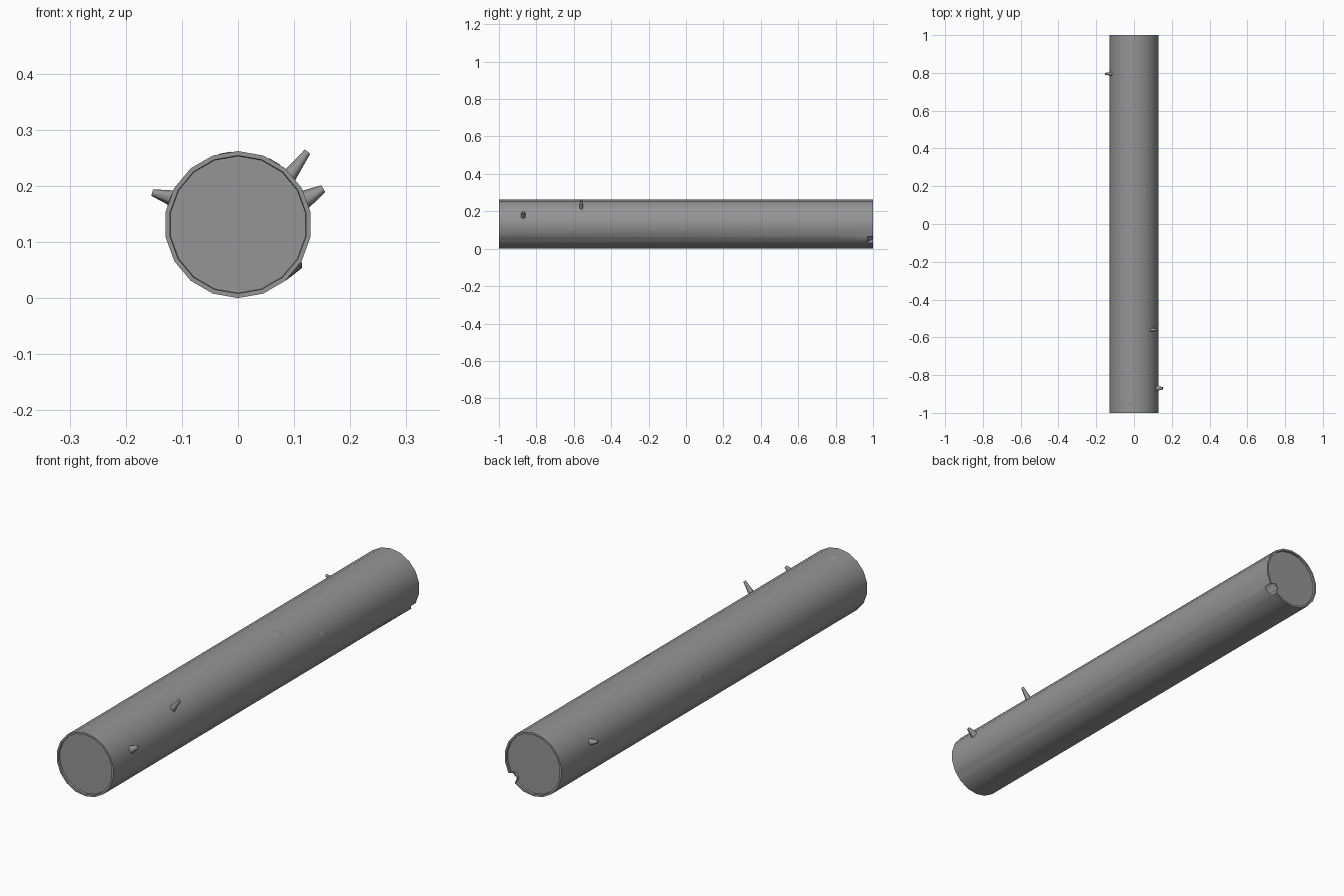
import bpy, bmesh, math
from mathutils import Vector

if "Cube" in bpy.data.objects:
    bpy.data.objects.remove(bpy.data.objects["Cube"])

R = 0.131
bark = bpy.data.materials.new("dark_bark")
bark.diffuse_color = (0.30, 0.30, 0.30, 1)
bark.use_nodes = True
bark.node_tree.nodes["Principled BSDF"].inputs["Base Color"].default_value = bark.diffuse_color


def finish(bm, name, angle=40):
    bmesh.ops.recalc_face_normals(bm, faces=bm.faces)
    me = bpy.data.meshes.new(name)
    bm.to_mesh(me)
    bm.free()
    me.materials.append(bark)
    ob = bpy.data.objects.new(name, me)
    bpy.context.collection.objects.link(ob)
    bpy.ops.object.select_all(action='DESELECT')
    ob.select_set(True)
    bpy.context.view_layer.objects.active = ob
    bpy.ops.object.shade_smooth_by_angle(angle=math.radians(angle))


def on_log(deg, r, y):
    a = math.radians(deg)
    return Vector((r * math.cos(a), y, R + r * math.sin(a)))


def bridge(bm, a, b):
    for i in range(len(a)):
        j = (i + 1) % len(a)
        bm.faces.new((a[i], a[j], b[j], b[i]))


# Trunk: 18-sided rings along y, with a bark rim and slightly sunken cut faces.
# Two extra columns make room for the split at the back end.
split = (-46, -34)
angles = sorted([-170 + 20 * i for i in range(18)] + list(split))
profile = [(-0.992, 0.122), (-1, 0.123), (-1, R), (0.78, R), (0.97, R),
           (1, R), (1, 0.123), (0.992, 0.122)]
bm = bmesh.new()
rings = []
for k, (y, r) in enumerate(profile):
    ring = []
    for a in angles:
        rr = r
        if a in split:
            # stay on the flat facet, except where the bark lip bulges and breaks inward
            rr = r * math.cos(math.radians(10)) / math.cos(math.radians(a + 40))
            rr = {4: 0.138 if a == -34 else 0.132, 5: 0.107, 6: 0.102, 7: 0.100}.get(k, rr)
        ring.append(bm.verts.new(on_log(a, rr, y)))
    rings.append(ring)
for a, b in zip(rings, rings[1:]):
    bridge(bm, a, b)
bm.faces.new(rings[0])
centre = bm.verts.new((0, 0.992, R))
for i in range(len(angles)):
    bm.faces.new((rings[-1][i], rings[-1][(i + 1) % len(angles)], centre))
finish(bm, "log_trunk")


# Broken twigs: tapered six-sided stubs, flattened along the trunk
def stub(name, base, tip, y, base_w, tip_w):
    bm = bmesh.new()
    b, t = Vector((base[0], y, base[1])), Vector((tip[0], y, tip[1]))
    d = (t - b).normalized()
    side = d.cross(Vector((0, 1, 0)))
    loops = []
    for c, w in ((b - d * 0.008, base_w), (t, tip_w)):
        loops.append([bm.verts.new(c + side * w * math.cos(k * math.pi / 3)
                                   + Vector((0, 0.9 * w * math.sin(k * math.pi / 3), 0)))
                      for k in range(6)])
    bridge(bm, *loops)
    for l in loops:
        bm.faces.new(l)
    finish(bm, name, 65)


stub("twig_upper_right", (0.093, 0.220), (0.124, 0.261), -0.56, 0.014, 0.006)
stub("twig_front_right", (0.121, 0.177), (0.152, 0.195), -0.87, 0.018, 0.007)
stub("twig_left", (-0.117, 0.178), (-0.153, 0.188), 0.795, 0.016, 0.006)


# Knots: very shallow square swellings centred on facets of the bark
def knot(name, deg, y):
    bm = bmesh.new()
    loops = []
    for h, t, s in ((0.127, 0.021, 0.03), (0.1305, 0.010, 0.016)):
        loops.append([bm.verts.new(on_log(deg + math.degrees(u * t / h), h, y + v * s))
                      for u, v in ((-1, -1), (1, -1), (1, 1), (-1, 1))])
    bridge(bm, *loops)
    for l in loops:
        bm.faces.new(l)
    finish(bm, name, 60)


for n, (deg, y) in enumerate([(60, 0.17), (20, 0.39), (160, 0.08), (100, -0.94)]):
    knot(f"knot_{n + 1}", deg, y)
